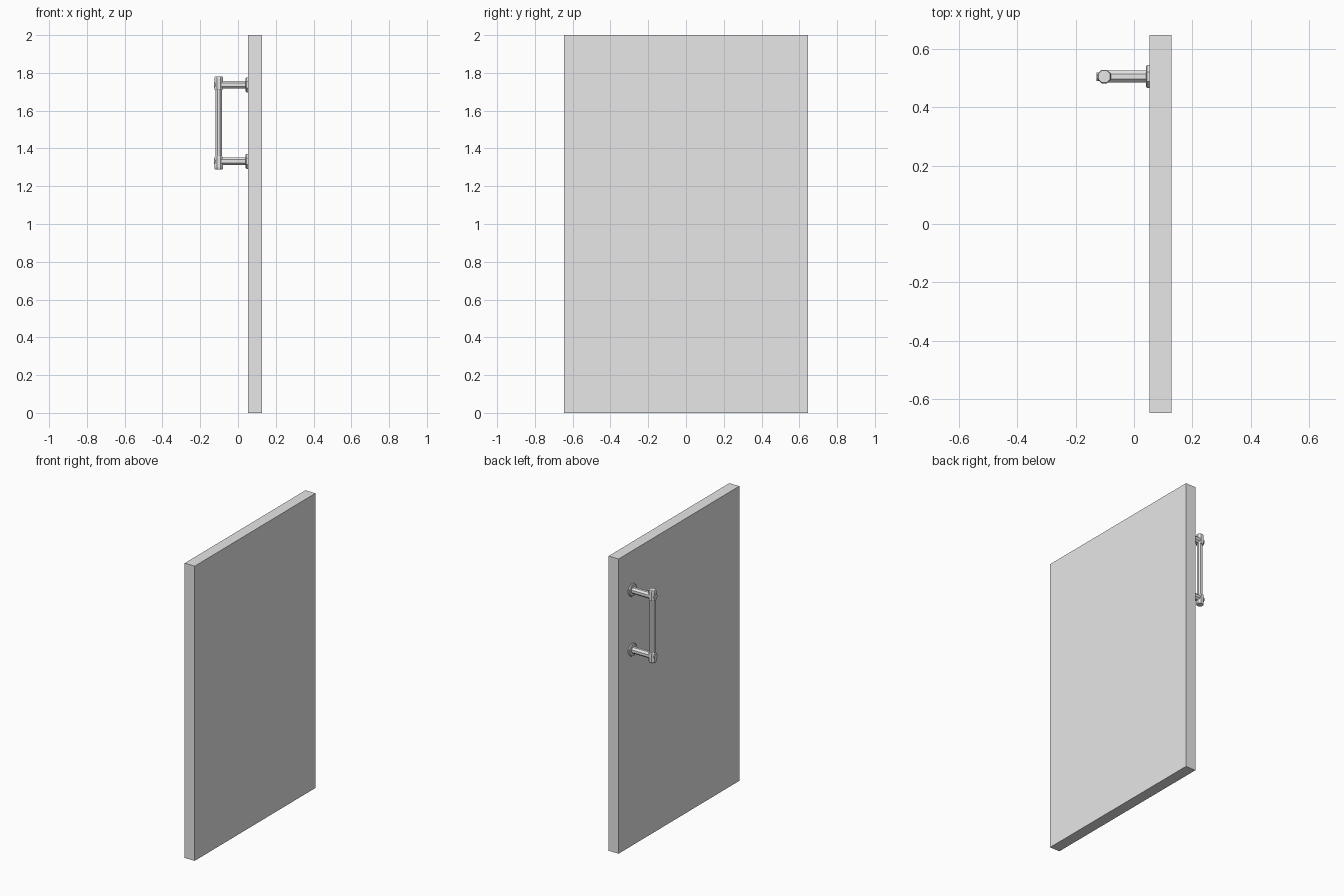
import bpy
import bmesh
from math import pi, cos, sin
from mathutils import Matrix, Vector

cube = bpy.data.objects.get("Cube")
if cube:
    bpy.data.objects.remove(cube, do_unlink=True)

# One plain grey for everything
grey = bpy.data.materials.new("light_grey")
grey.use_nodes = True
colour = (0.8, 0.8, 0.8, 1)
grey.diffuse_color = colour
grey.node_tree.nodes["Principled BSDF"].inputs["Base Color"].default_value = colour

SIDES = 8
HANDLE_Y = 0.505
GRIP_X = -0.102
POST_Z = {"upper": 1.737, "lower": 1.332}


def add_object(name, bm):
    bmesh.ops.recalc_face_normals(bm, faces=bm.faces)
    mesh = bpy.data.meshes.new(name)
    bm.to_mesh(mesh)
    bm.free()
    mesh.materials.append(grey)
    obj = bpy.data.objects.new(name, mesh)
    bpy.context.collection.objects.link(obj)
    return obj


def turned(name, profile, origin, along_x=False):
    """Faceted solid turned from (distance, radius) pairs."""
    bm = bmesh.new()
    rings = []
    for dist, rad in profile:
        ring = []
        for i in range(SIDES):
            a = 2 * pi * (i + 0.5) / SIDES
            ring.append(bm.verts.new((rad * cos(a), rad * sin(a), dist)))
        rings.append(ring)
    for low, high in zip(rings, rings[1:]):
        for i in range(SIDES):
            j = (i + 1) % SIDES
            bm.faces.new((low[i], low[j], high[j], high[i]))
    bm.faces.new(rings[0])
    bm.faces.new(rings[-1])
    if along_x:
        bm.transform(Matrix.Rotation(pi / 2, 4, "Y"))
    bm.transform(Matrix.Translation(Vector(origin)))
    return add_object(name, bm)


# Door slab
bm = bmesh.new()
bmesh.ops.create_cube(bm, size=1)
bm.transform(Matrix.Translation((0.0905, 0, 1)) @ Matrix.Diagonal((0.075, 1.294, 2, 1)))
add_object("door_panel", bm)

# Upright grip between the two posts
turned("grip", [(POST_Z["lower"], 0.018), (POST_Z["upper"], 0.018)],
       (GRIP_X, HANDLE_Y, 0))

# Each post has a wall flange, a collar round the grip and an end knob
for side, z in POST_Z.items():
    turned(side + "_post", [(GRIP_X, 0.022), (0.05, 0.022)],
           (0, HANDLE_Y, z), True)
    turned(side + "_flange", [(0.041, 0.038), (0.045, 0.043), (0.054, 0.043)],
           (0, HANDLE_Y, z), True)
    turned(side + "_knob", [(-0.128, 0.016), (GRIP_X, 0.016)],
           (0, HANDLE_Y, z), True)
    flip = 1 if side == "upper" else -1
    turned(side + "_collar",
           [(-0.025 * flip, 0.022), (-0.021 * flip, 0.025),
            (0.034 * flip, 0.025), (0.043 * flip, 0.022)],
           (GRIP_X, HANDLE_Y, z))
